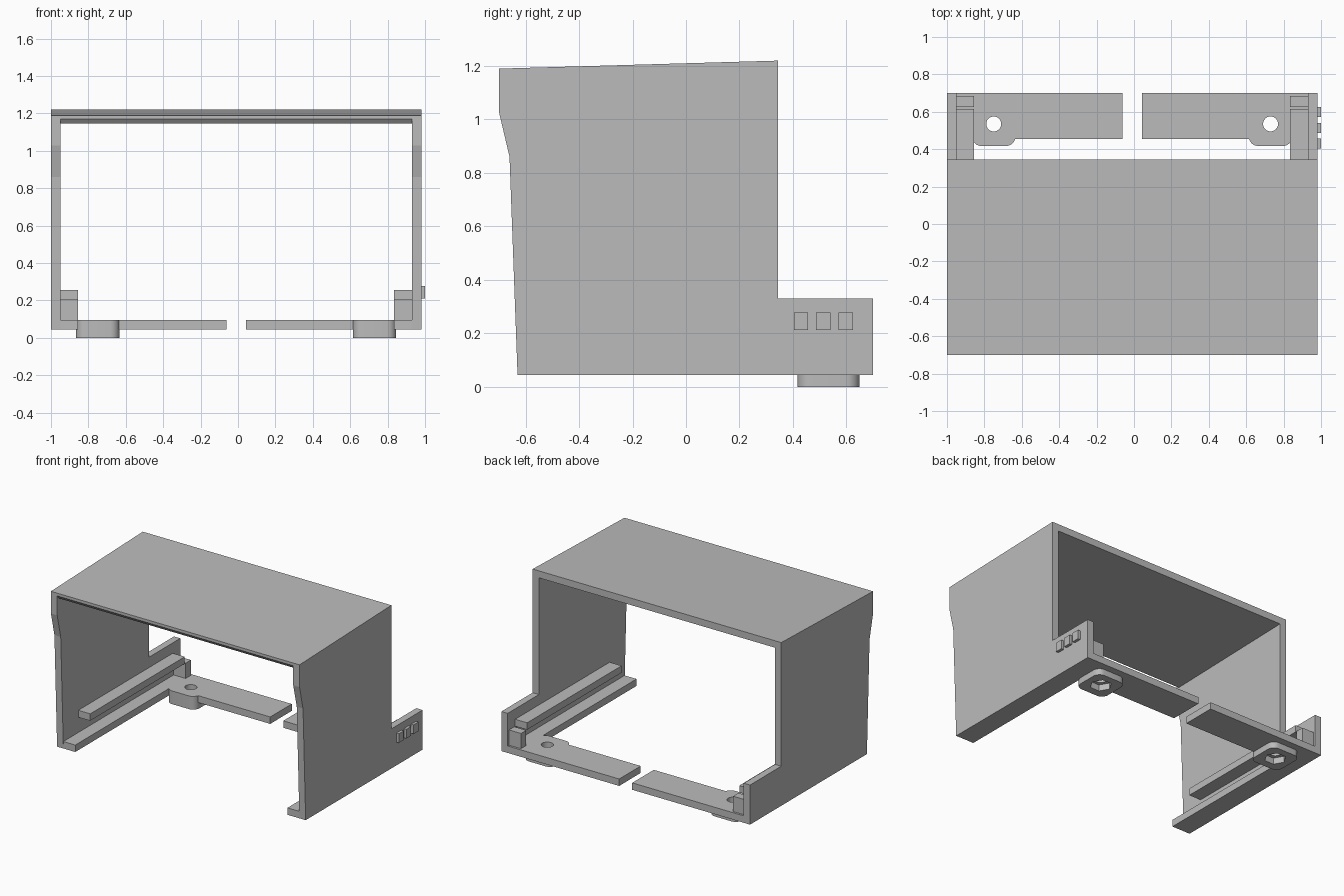
import bpy, bmesh, math

if "Cube" in bpy.data.objects:
    bpy.data.objects.remove(bpy.data.objects["Cube"], do_unlink=True)

grey = bpy.data.materials.new("plain grey")
grey.use_nodes = True
COLOUR = (0.5, 0.5, 0.5, 1)
grey.diffuse_color = COLOUR
grey.node_tree.nodes["Principled BSDF"].inputs["Base Color"].default_value = COLOUR

MID = -0.01  # the shell's middle, shifted by the buttons on one side


def prism(name, outline, low, high, axis="z"):
    """Extrude a flat outline: (y, z) points along x, or (x, y) points along z."""
    bm = bmesh.new()
    place = (lambda p: (low, *p)) if axis == "x" else (lambda p: (*p, low))
    face = bm.faces.new([bm.verts.new(place(p)) for p in outline])
    step = (high - low, 0, 0) if axis == "x" else (0, 0, high - low)
    new = bmesh.ops.extrude_face_region(bm, geom=[face])["geom"]
    bmesh.ops.translate(bm, vec=step, verts=[v for v in new if isinstance(v, bmesh.types.BMVert)])
    bmesh.ops.recalc_face_normals(bm, faces=bm.faces)
    mesh = bpy.data.meshes.new(name)
    bm.to_mesh(mesh)
    bm.free()
    mesh.materials.append(grey)
    ob = bpy.data.objects.new(name, mesh)
    bpy.context.collection.objects.link(ob)
    return ob


def box(name, xs, ys, zs):
    (a, b), (c, d) = sorted(xs), ys
    return prism(name, [(a, c), (b, c), (b, d), (a, d)], *zs)


def circle(x, y, r, sides):
    return [(x + r * math.cos(math.tau * i / sides), y + r * math.sin(math.tau * i / sides))
            for i in range(sides)]


def rounded_square(x, y, half, r, steps=6):
    points = []
    for corner, (sx, sy) in enumerate([(1, 1), (-1, 1), (-1, -1), (1, -1)]):
        for i in range(steps + 1):
            a = math.pi / 2 * (corner + i / steps)
            points.append((x + sx * (half - r) + r * math.cos(a),
                           y + sy * (half - r) + r * math.sin(a)))
    return points


def combine(ob, other, operation):
    mod = ob.modifiers.new("combine", "BOOLEAN")
    mod.operation, mod.solver, mod.object = operation, "EXACT", other
    bpy.context.view_layer.objects.active = ob
    bpy.ops.object.modifier_apply(modifier=mod.name)
    bpy.data.objects.remove(other, do_unlink=True)


# Housing: side profile across the full width, hollowed to two walls and a roof
side = [(-0.63, 0.045), (0.7, 0.045), (0.7, 0.33), (0.345, 0.33),
        (0.345, 1.22), (-0.7, 1.19), (-0.7, 1.03), (-0.66, 0.86)]
hollow = [(-0.8, -0.1), (0.8, -0.1), (0.8, 1.181), (-0.68, 1.145), (-0.7, 1.17), (-0.8, 1.17)]
housing = prism("housing", side, MID - 0.99, MID + 0.99, "x")
combine(housing, prism("hollow_cutter", hollow, MID - 0.94, MID + 0.94, "x"), "DIFFERENCE")

for label, s in (("left", 1), ("right", -1)):
    def at(*xs):
        return [MID + s * x for x in xs]

    # Lower rail, back plate and screw boss in one piece
    base = box(label + "_base", at(0.94, 0.845), (-0.63, 0.7), (0.045, 0.095))
    combine(base, box("plate", at(0.9, 0.052), (0.455, 0.7), (0.045, 0.095)), "UNION")
    hole_x = at(0.74)[0]
    combine(base, prism("boss", rounded_square(hole_x, 0.533, 0.116, 0.05), 0, 0.095), "UNION")

    # Screw hole with a hexagonal nut pocket below
    combine(base, prism("hole", circle(hole_x, 0.535, 0.04, 32), -0.1, 0.2), "DIFFERENCE")
    combine(base, prism("pocket", circle(hole_x, 0.535, 0.072, 6), -0.1, 0.045), "DIFFERENCE")

    # Upper rail and the stop block behind it
    box(label + "_upper_rail", at(0.94, 0.845), (-0.46, 0.615), (0.205, 0.255))
    box(label + "_stop_block", at(0.94, 0.845), (0.625, 0.685), (0.095, 0.205))

# Row of raised buttons on the left wall
for i in range(3):
    y = 0.403 + 0.084 * i
    box(f"button_{i + 1}", (0.98, 1.0), (y, y + 0.054), (0.212, 0.278))

for ob in bpy.data.objects:
    if ob.name.endswith("_base"):
        bpy.ops.object.select_all(action="DESELECT")
        ob.select_set(True)
        bpy.context.view_layer.objects.active = ob
        bpy.ops.object.shade_smooth_by_angle(angle=math.radians(30))
